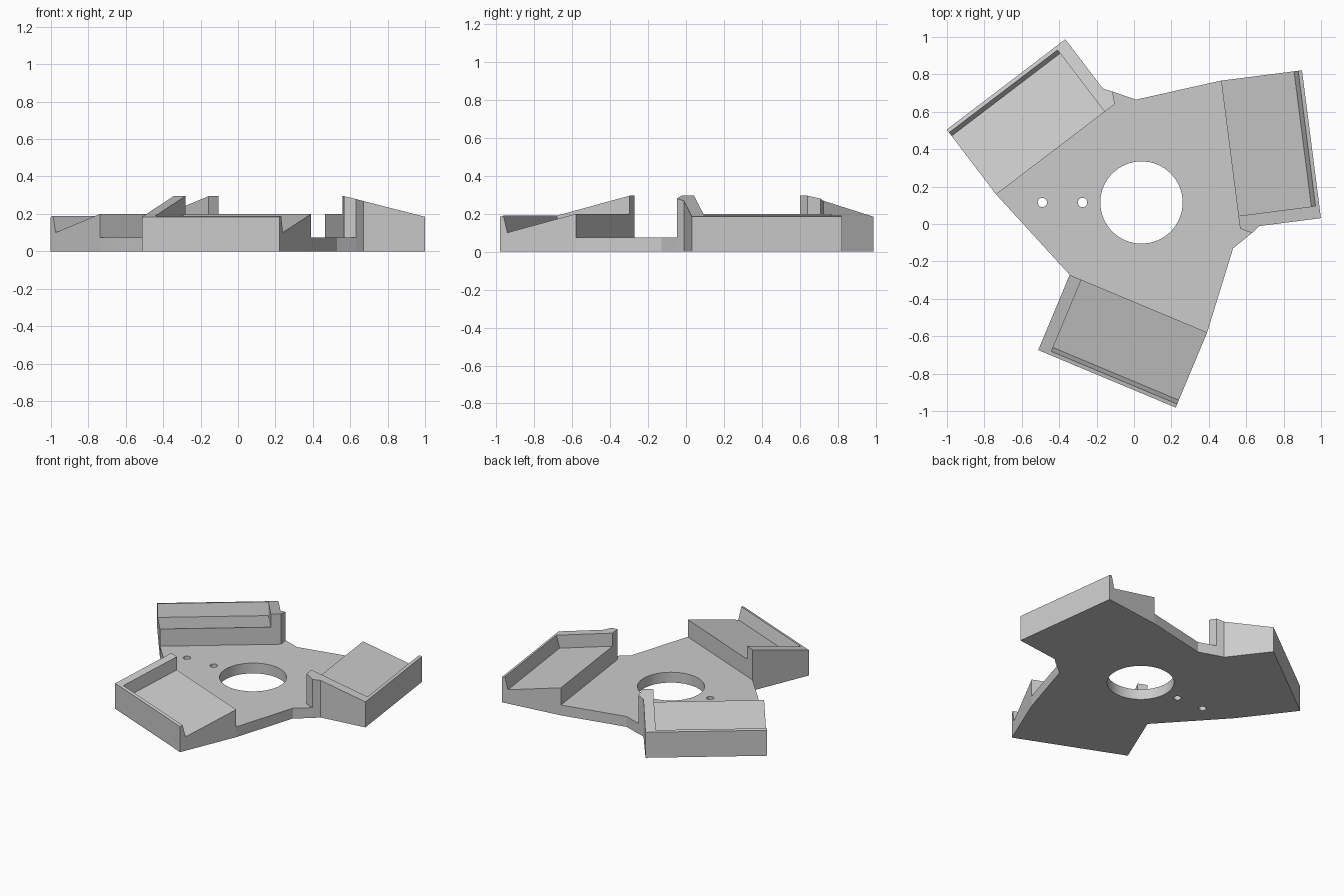
import bpy
import bmesh
from math import radians
from mathutils import Matrix, Vector

default = bpy.data.objects.get("Cube")
if default:
    bpy.data.objects.remove(default, do_unlink=True)

# Material
grey = bpy.data.materials.new("plain grey")
grey.use_nodes = True
COLOUR = (0.6, 0.6, 0.6, 1)
grey.diffuse_color = COLOUR
grey.node_tree.nodes["Principled BSDF"].inputs["Base Color"].default_value = COLOUR

# Main dimensions
HUB = Vector((0.04, 0.115, 0))
PLATE_TOP = 0.075
INNER, OUTER = 0.505, 0.941        # radial extent of each arm
LOW, HIGH = -0.205, 0.592          # sideways extent of each arm
WALL_IN = -0.137                   # inner face of the side wall
SLOPE = 0.253
BUMP = [(0.609, LOW), (0.565, -0.237)]


def frame(angle):
    return Matrix.Translation(HUB) @ Matrix.Rotation(radians(angle), 4, 'Z')


def prism(name, bottom, top, matrix=Matrix()):
    """Solid between two matching outlines."""
    bm = bmesh.new()
    a = [bm.verts.new(matrix @ Vector(p)) for p in bottom]
    b = [bm.verts.new(matrix @ Vector(p)) for p in top]
    bm.faces.new(a)
    bm.faces.new(b)
    for i in range(len(a)):
        j = (i + 1) % len(a)
        bm.faces.new((a[i], a[j], b[j], b[i]))
    bmesh.ops.recalc_face_normals(bm, faces=bm.faces)
    mesh = bpy.data.meshes.new(name)
    bm.to_mesh(mesh)
    bm.free()
    mesh.materials.append(grey)
    obj = bpy.data.objects.new(name, mesh)
    bpy.context.collection.objects.link(obj)
    return obj


def cut(obj, cutter):
    """Subtract the cutter, then discard it."""
    cutter.hide_render = True
    mod = obj.modifiers.new("cut", 'BOOLEAN')
    mod.operation = 'DIFFERENCE'
    mod.solver = 'EXACT'
    mod.object = cutter
    bpy.context.view_layer.objects.active = obj
    bpy.ops.object.modifier_apply(modifier=mod.name)
    bpy.data.objects.remove(cutter, do_unlink=True)


def arm(name, angle, bumped):
    """Wedge block with a sloping tray, an outer lip and one side wall."""
    m = frame(angle)
    outline = [(INNER, LOW), (INNER, HIGH), (OUTER, HIGH), (OUTER, LOW)]
    if bumped:
        outline += BUMP
    block = prism(name,
                  [(r, w, 0) for r, w in outline],
                  [(r, w, 0.295 - SLOPE * (r - INNER)) for r, w in outline], m)
    # Tray floor runs parallel to the top, the lip stands square to it
    floor_z, floor_end, rise = 0.2, 0.898, 0.3
    start = INNER - 0.1
    profile = [(start, floor_z + SLOPE * 0.1),
               (floor_end, floor_z - SLOPE * (floor_end - INNER)),
               (floor_end + SLOPE * rise, floor_z - SLOPE * (floor_end - INNER) + rise),
               (start, 0.6)]
    tray = prism("tray_cutter",
                 [(r, WALL_IN, z) for r, z in profile],
                 [(r, HIGH + 0.1, z) for r, z in profile], m)
    cut(block, tray)


# Three arms around the hub
ARMS = {"front_arm": (247.3, False), "left_arm": (7.3, True), "right_arm": (127.3, True)}
for name, (angle, bumped) in ARMS.items():
    arm(name, angle, bumped)

# Base plate joining the arms
plate_outline = []
for name, waist in (("left_arm", (0.01, 0.665)), ("right_arm", None), ("front_arm", (0.53, -0.13))):
    angle, bumped = ARMS[name]
    edge = [(INNER, HIGH), (INNER, LOW)] + ([BUMP[1]] if bumped else [])
    corners = [(frame(angle) @ Vector((r, w, 0))).xy for r, w in edge]
    # Outline runs counter-clockwise, entering each arm on its wall side
    plate_outline += corners[::-1]
    if name == "left_arm":
        plate_outline.append(Vector(waist))
    elif name == "front_arm":
        plate_outline.append(Vector(waist))
plate = prism("base_plate",
              [(p.x, p.y, 0) for p in plate_outline],
              [(p.x, p.y, PLATE_TOP) for p in plate_outline])

# Centre opening and two screw holes
for x, radius, sides in ((HUB.x, 0.22, 64), (-0.275, 0.025, 24), (-0.49, 0.025, 24)):
    bpy.ops.mesh.primitive_cylinder_add(vertices=sides, radius=radius, depth=0.5,
                                        location=(x, HUB.y, 0))
    hole = bpy.context.object
    hole.data.materials.append(grey)
    cut(plate, hole)

for obj in bpy.context.scene.objects:
    obj.select_set(obj.name == "base_plate")
bpy.context.view_layer.objects.active = plate
bpy.ops.object.shade_smooth_by_angle(angle=radians(30))
